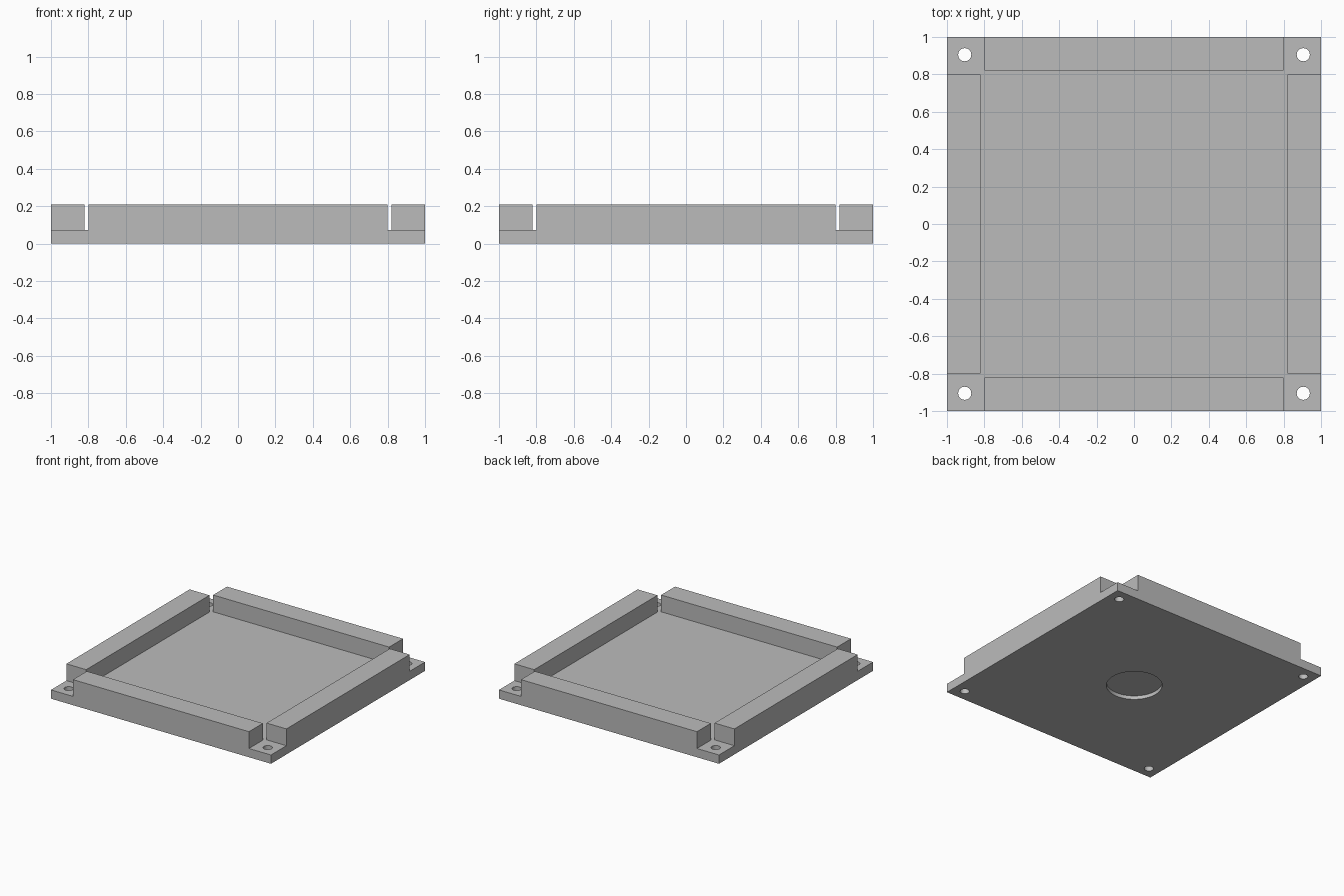
import bpy
import math

if "Cube" in bpy.data.objects:
    bpy.data.objects.remove(bpy.data.objects["Cube"], do_unlink=True)

BASE_H, TOP_H = 0.072, 0.21
WALL_IN, WALL_HALF = 0.82, 0.8
HOLE_POS, HOLE_R = 0.905, 0.035

grey = bpy.data.materials.new("plain grey")
grey.use_nodes = True
colour = (0.5, 0.5, 0.5, 1)
grey.diffuse_color = colour
grey.node_tree.nodes["Principled BSDF"].inputs["Base Color"].default_value = colour


def box(name, low, high):
    bpy.ops.mesh.primitive_cube_add(size=1, location=[(a + b) / 2 for a, b in zip(low, high)])
    ob = bpy.context.object
    ob.name = name
    ob.scale = [b - a for a, b in zip(low, high)]
    bpy.ops.object.transform_apply(location=True, rotation=True, scale=True)
    ob.data.materials.append(grey)
    return ob


def cylinder(name, x, y, z, radius, depth, sides):
    bpy.ops.mesh.primitive_cylinder_add(vertices=sides, radius=radius, depth=depth, location=(x, y, z))
    ob = bpy.context.object
    ob.name = name
    ob.data.materials.append(grey)
    return ob


def combine(target, tool, operation):
    mod = target.modifiers.new(tool.name, "BOOLEAN")
    mod.operation, mod.solver, mod.object = operation, "EXACT", tool
    bpy.context.view_layer.objects.active = target
    bpy.ops.object.modifier_apply(modifier=mod.name)
    bpy.data.objects.remove(tool, do_unlink=True)


# Square base plate
tray = box("tray", (-1, -1, 0), (1, 1, BASE_H))

# Four rim walls, leaving the corners open
for side in (-1, 1):
    near, far = sorted((side * WALL_IN, side))
    combine(tray, box("end_wall", (-WALL_HALF, near, 0), (WALL_HALF, far, TOP_H)), "UNION")
    combine(tray, box("side_wall", (near, -WALL_HALF, 0), (far, WALL_HALF, TOP_H)), "UNION")

# Screw holes through the corners
for x in (-HOLE_POS, HOLE_POS):
    for y in (-HOLE_POS, HOLE_POS):
        combine(tray, cylinder("screw_hole", x, y, 0, HOLE_R, 0.4, 32), "DIFFERENCE")

# Shallow round recess under the base
combine(tray, cylinder("round_recess", -0.015, -0.015, 0, 0.21, 0.06, 64), "DIFFERENCE")

# Smooth hole walls, crisp edges elsewhere
bpy.ops.object.select_all(action="DESELECT")
tray.select_set(True)
bpy.context.view_layer.objects.active = tray
bpy.ops.object.shade_smooth_by_angle(angle=math.radians(30))
